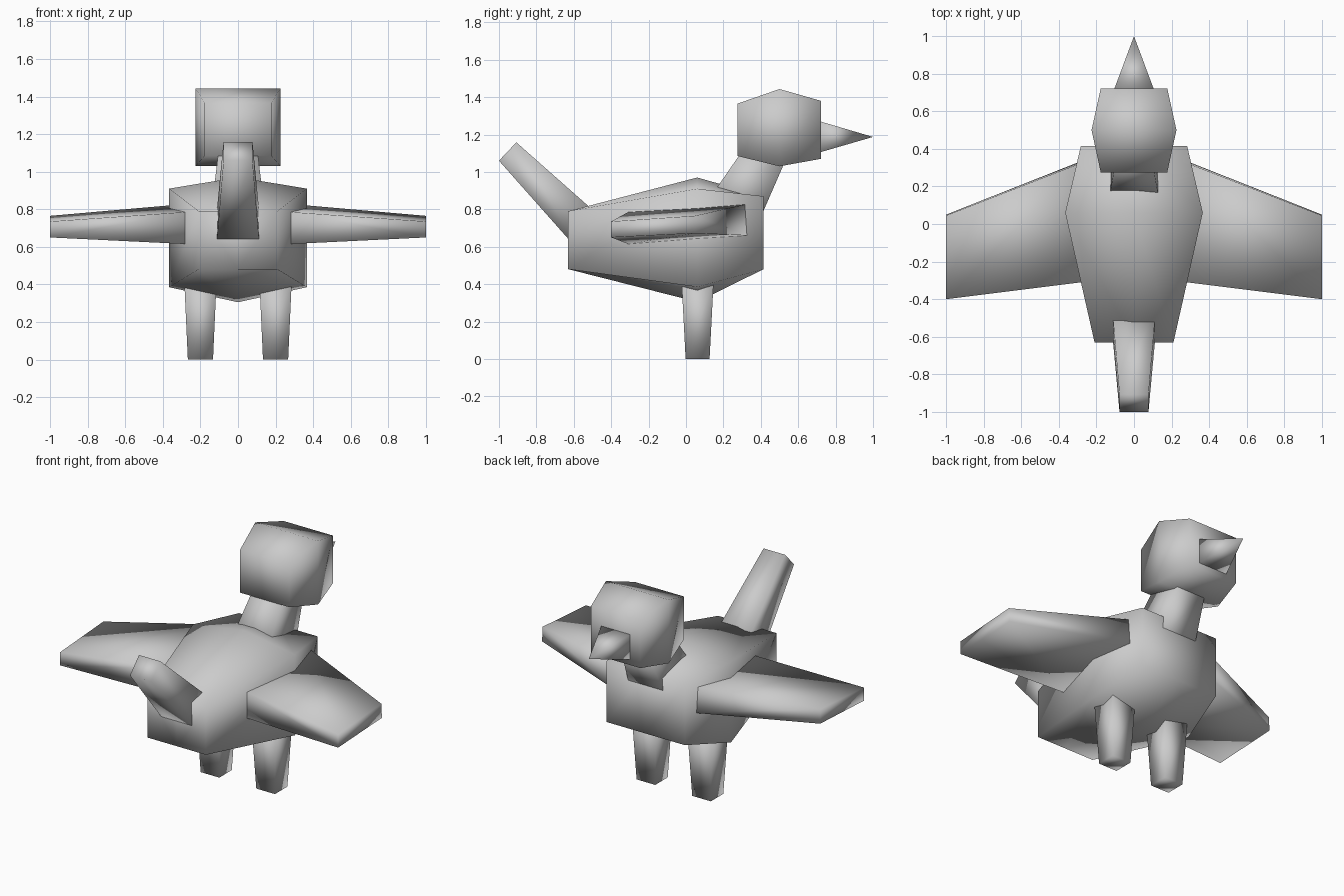
import bpy, bmesh
from mathutils import Vector

if "Cube" in bpy.data.objects:
    bpy.data.objects.remove(bpy.data.objects["Cube"])


def loft(name, rings, smooth=True):
    """Skin equal-length cross-sections into a closed, smooth-shaded solid."""
    bm = bmesh.new()
    loops = [[bm.verts.new(p) for p in r] for r in rings]
    n = len(loops[0])
    for a, b in zip(loops, loops[1:]):
        for i in range(n):
            j = (i + 1) % n
            bm.faces.new((a[i], a[j], b[j], b[i]))
    bm.faces.new(loops[0])
    bm.faces.new(loops[-1])
    bmesh.ops.remove_doubles(bm, verts=bm.verts, dist=1e-5)
    bmesh.ops.recalc_face_normals(bm, faces=bm.faces)
    me = bpy.data.meshes.new(name)
    bm.to_mesh(me)
    bm.free()
    for p in me.polygons:
        p.use_smooth = smooth
    ob = bpy.data.objects.new(name, me)
    bpy.context.collection.objects.link(ob)
    return ob


def rect(y, w, z0, z1):
    """Upright four-sided section across x."""
    return [(-w, y, z0), (w, y, z0), (w, y, z1), (-w, y, z1)]


def hexa(y, w, z0, z1, low, high):
    """Upright section with a raised spine and lowered keel."""
    return [(-w, y, z0), (0, y, low), (w, y, z0),
            (w, y, z1), (0, y, high), (-w, y, z1)]


def tilted(w, a, b):
    """Four-sided section spanning two (y, z) points."""
    return [(-w, *a), (w, *a), (w, *b), (-w, *b)]


# Body
loft("body", [hexa(-0.63, 0.21, 0.48, 0.79, 0.48, 0.79),
              hexa(0.06, 0.366, 0.385, 0.91, 0.305, 0.97),
              hexa(0.415, 0.283, 0.48, 0.87, 0.48, 0.87)])

# Head
loft("head", [rect(0.275, 0.177, 1.085, 1.365),
              rect(0.5, 0.226, 1.03, 1.443),
              rect(0.722, 0.177, 1.07, 1.38)])

# Beak
beak = bpy.data.meshes.new("beak")
bm = bmesh.new()
base = [bm.verts.new(p) for p in rect(0.70, 0.112, 1.10, 1.275)]
tip = bm.verts.new((0, 1.0, 1.187))
bm.faces.new(base)
for i in range(4):
    bm.faces.new((base[i], base[(i + 1) % 4], tip))
bmesh.ops.recalc_face_normals(bm, faces=bm.faces)
for f in bm.faces:
    f.smooth = True
bm.to_mesh(beak)
bm.free()
bpy.context.collection.objects.link(bpy.data.objects.new("beak", beak))

# Neck and tail
loft("neck", [tilted(0.135, (0.12, 0.85), (0.37, 0.69)),
              tilted(0.10, (0.32, 1.14), (0.54, 1.08))])
loft("tail", [tilted(0.117, (-0.57, 0.575), (-0.44, 0.745)),
              tilted(0.077, (-1.0, 1.06), (-0.907, 1.158))])

# Wings and legs, one per side
for side, s in (("left", -1), ("right", 1)):
    root, end = 0.28 * s, 1.0 * s
    loft(side + "_wing", [
        [(root, -0.31, 0.615), (root, 0.335, 0.66),
         (root, 0.325, 0.828), (root, -0.31, 0.785)],
        [(end, -0.4, 0.65), (end, 0.05, 0.672),
         (end, 0.045, 0.765), (end, -0.4, 0.735)]])

    def leg(z, hx, hy):
        return [(0.2 * s + i * hx, 0.062 + j * hy, z)
                for i, j in ((-1, -1), (1, -1), (1, 1), (-1, 1))]
    loft(side + "_leg", [leg(0, 0.067, 0.064), leg(0.42, 0.086, 0.086)])
